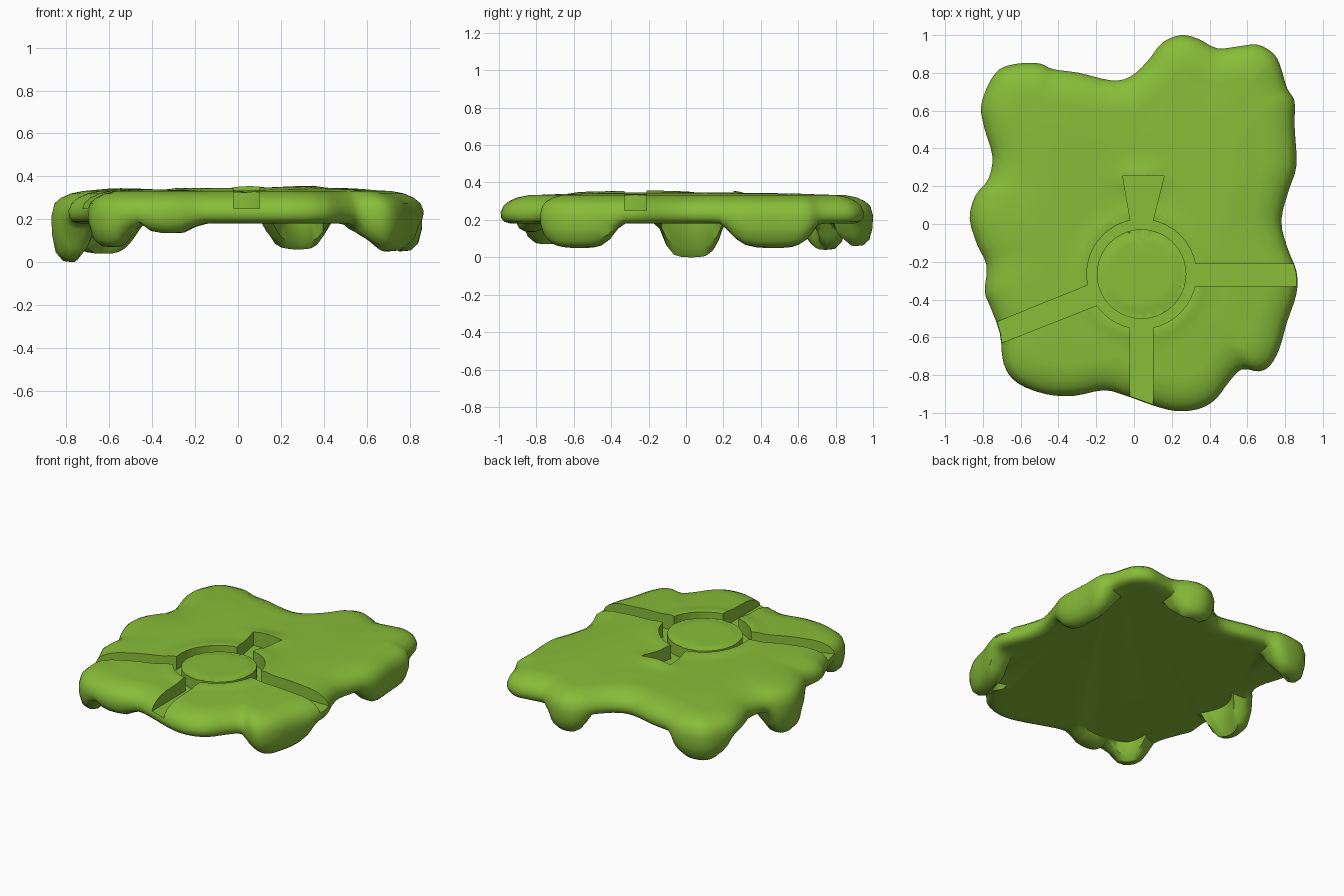
import bpy, bmesh, math
from mathutils import Vector

cube = bpy.data.objects.get("Cube")
if cube:
    bpy.data.objects.remove(cube, do_unlink=True)

# Single moss green material
moss = bpy.data.materials.new("moss_green")
moss.use_nodes = True
moss.diffuse_color = (0.245, 0.51, 0.04, 1)
moss.node_tree.nodes["Principled BSDF"].inputs["Base Color"].default_value = moss.diffuse_color

# Wavy outline, clockwise from the right side
OUTLINE = [(.86, -.25), (.86, -.37), (.81, -.52), (.77, -.66), (.72, -.75), (.66, -.78),
           (.57, -.77), (.5, -.84), (.43, -.93), (.34, -.98), (.22, -.99), (.1, -.96),
           (-.04, -.91), (-.16, -.88), (-.32, -.91), (-.47, -.9), (-.62, -.84), (-.69, -.74),
           (-.71, -.58), (-.76, -.44), (-.79, -.36), (-.78, -.22), (-.83, -.11), (-.87, .03),
           (-.84, .15), (-.77, .24), (-.75, .36), (-.79, .5), (-.81, .62), (-.77, .74),
           (-.71, .82), (-.61, .85), (-.5, .85), (-.43, .82), (-.29, .8), (-.12, .76),
           (-.02, .78), (.07, .86), (.15, .96), (.25, 1), (.34, .98), (.44, .93), (.55, .94),
           (.65, .95), (.73, .91), (.77, .85), (.81, .72), (.85, .65), (.85, .52), (.86, .31),
           (.82, .18), (.78, .02), (.81, -.12)]

# Hanging drips: x, y, reach along the rim, depth
DRIPS = [(.77, -.6, .27, .13), (-.87, .03, .2, .18), (-.68, .82, .25, .14), (.26, 1, .19, .12),
         (.85, .46, .27, .13), (-.33, -.91, .14, .045), (-.66, -.82, .17, .11)]
HUB = Vector((.04, -.265))
FLOOR, UNDERSIDE = .25, .18


def smooth_loop(points, steps=3):
    """Closed Catmull-Rom curve through the points."""
    pts = [Vector(p) for p in points]
    n, out = len(pts), []
    for i in range(n):
        a, b, c, d = (pts[(i + k) % n] for k in (-1, 0, 1, 2))
        for s in range(steps):
            t = s / steps
            out.append(b + (c - a) * t / 2 + (a * 2 - b * 5 + c * 4 - d) * t * t / 2
                       + (b * 3 - a - c * 3 + d) * t ** 3 / 2)
    return out


def inward_normals(loop, span=7):
    """Normals taken over a wide span so that offset rings do not fold."""
    n, out = len(loop), []
    for i in range(n):
        tangent = loop[(i + span) % n] - loop[i - span]
        out.append(Vector((tangent.y, -tangent.x)).normalized())
    return out


def drip_depth(p):
    depth = 0
    for x, y, reach, d in DRIPS:
        f = (p - Vector((x, y))).length / reach
        if f < 1:
            depth = max(depth, d * (1 - f ** 4) ** 1.3)
    return depth


def bell(distance, width):
    return math.exp(-(distance / width) ** 2)


def swell(p):
    """Gentle height changes of the top, with raised lips by the trenches."""
    r = (p - HUB).length
    lip = .012 * bell(r - .31, .05) - .012 * bell(r - .235, .03)
    end_lip = .022 * bell(p.x - .04, .12) * bell(p.y - .25, .07)
    return lip + end_lip + .008 * math.sin(p.x * 6 - 1) * math.cos(p.y * 2)


def make_object(name, bm):
    bmesh.ops.recalc_face_normals(bm, faces=bm.faces)
    mesh = bpy.data.meshes.new(name)
    bm.to_mesh(mesh)
    bm.free()
    obj = bpy.data.objects.new(name, mesh)
    bpy.context.collection.objects.link(obj)
    mesh.materials.append(moss)
    return obj


def bridge(bm, a, b):
    n = len(a)
    for i in range(n):
        bm.faces.new((a[i], a[(i + 1) % n], b[(i + 1) % n], b[i]))


def build_slab():
    loop = smooth_loop(OUTLINE)
    normals = inward_normals(loop)
    depths = [drip_depth(p) for p in loop]
    # Rim section: inward offset, height, share of the drip depth
    section = [(.16, UNDERSIDE, 0), (.14, UNDERSIDE, .7), (.1, UNDERSIDE, 1),
               (.055, UNDERSIDE, .97), (.02, .19, .8), (.003, .21, .45), (0, .24, .15),
               (.015, .275, 0), (.045, .3, 0), (.09, .32, 0), (.15, .332, 0)]
    bm = bmesh.new()
    rings = []
    for offset, z, share in section:
        rings.append([bm.verts.new((*(p + q * offset), z - d * share))
                      for p, q, d in zip(loop, normals, depths)])
    # Top surface: rings closing in on a middle point
    inner = [p + q * .15 for p, q in zip(loop, normals)]
    middle = Vector((.04, -.1))
    count = 22
    for k in range(1, count):
        t = k / count
        ring = []
        for p in inner:
            v = p.lerp(middle, t)
            ring.append(bm.verts.new((*v, .332 + .006 * min(1, t * 4) + swell(v) * min(1, t * 6))))
        rings.append(ring)
    for a, b in zip(rings, rings[1:]):
        bridge(bm, a, b)
    bm.faces.new(rings[-1])
    bm.faces.new(rings[0])
    return make_object("mossy_slab", bm)


def prism(name, corners):
    """Trench cutter: a flat-bottomed prism over the given corners."""
    bm = bmesh.new()
    low, high = ([bm.verts.new((x, y, z)) for x, y in corners] for z in (FLOOR, .6))
    bridge(bm, low, high)
    bm.faces.new(low)
    bm.faces.new(high)
    return make_object(name, bm)


def ring_cutter(inner, outer, sides=40):
    bm = bmesh.new()
    loops = []
    for r, z in ((inner, FLOOR), (outer, FLOOR), (outer, .6), (inner, .6)):
        loops.append([bm.verts.new((HUB.x + r * math.cos(math.tau * i / sides),
                                    HUB.y + r * math.sin(math.tau * i / sides), z))
                      for i in range(sides)])
    for k in range(4):
        bridge(bm, loops[k], loops[(k + 1) % 4])
    return make_object("ring_trench_cutter", bm)


slab = build_slab()

# Round trench and the four channels leading from it
cutters = [
    ring_cutter(.237, .29),
    prism("front_channel_cutter", [(-.02, -.53), (-.02, -1.2), (.1, -1.2), (.1, -.53)]),
    prism("right_channel_cutter", [(.31, -.33), (1.2, -.33), (1.2, -.21), (.31, -.21)]),
    prism("left_channel_cutter", [(-.21, -.31), (-.99, -.625), (-.93, -.72), (-.17, -.42)]),
    prism("back_wedge_cutter", [(-.015, -.005), (.095, -.005), (.16, .255), (-.06, .255)]),
]
bpy.context.view_layer.objects.active = slab
for cutter in cutters:
    cutter.hide_render = True
    mod = slab.modifiers.new(cutter.name, 'BOOLEAN')
    mod.operation = 'DIFFERENCE'
    mod.solver = 'EXACT'
    mod.object = cutter
    bpy.ops.object.modifier_apply(modifier=mod.name)
    bpy.data.objects.remove(cutter, do_unlink=True)

# Smooth shading with crisp trench edges
bpy.ops.object.select_all(action='DESELECT')
slab.select_set(True)
bpy.ops.object.shade_smooth_by_angle(angle=math.radians(40))
